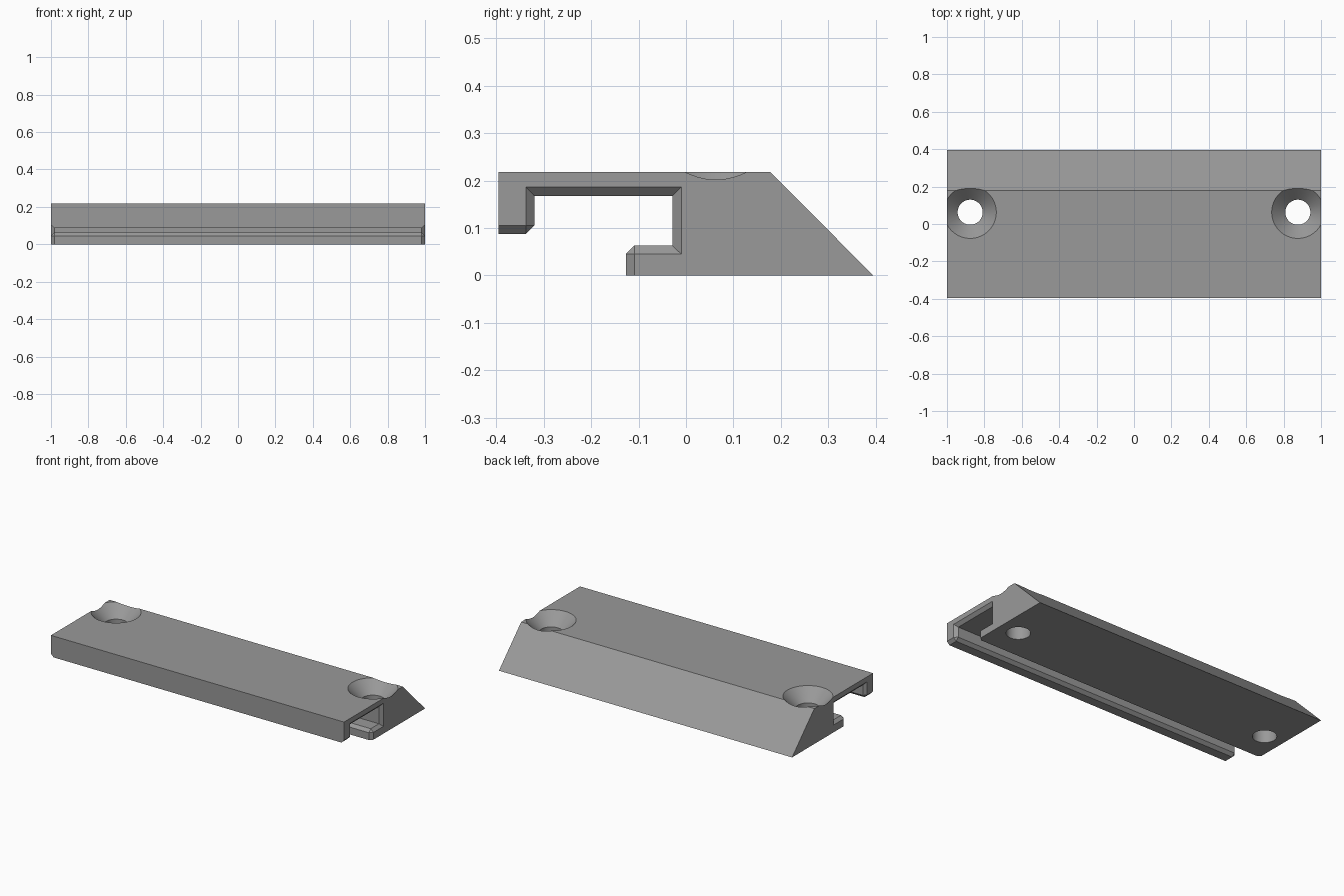
import bpy, bmesh, math

if "Cube" in bpy.data.objects:
    bpy.data.objects.remove(bpy.data.objects["Cube"])

grey = bpy.data.materials.new("mid grey")
grey.diffuse_color = (0.32, 0.32, 0.32, 1)
grey.use_nodes = True
grey.node_tree.nodes["Principled BSDF"].inputs["Base Color"].default_value = grey.diffuse_color

# Cross-sections (y, z): full section, and the section at each end
# where the channel edges are chamfered open
MID = [(-.395, .218), (-.395, .087), (-.338, .087), (-.32, .105), (-.32, .168), (-.029, .168),
       (-.029, .063), (-.109, .063), (-.127, .045), (-.127, 0), (.395, 0), (.178, .218)]
END = [(-.395, .218), (-.395, .105), (-.338, .105), (-.338, .105), (-.338, .187), (-.01, .187),
       (-.01, .045), (-.109, .045), (-.109, .045), (-.109, 0), (.395, 0), (.178, .218)]
CHAMFER = 0.018


def finish(bm, name):
    bmesh.ops.recalc_face_normals(bm, faces=bm.faces)
    mesh = bpy.data.meshes.new(name)
    bm.to_mesh(mesh)
    bm.free()
    mesh.materials.append(grey)
    ob = bpy.data.objects.new(name, mesh)
    bpy.context.collection.objects.link(ob)
    return ob


# Slotted rail body, lofted through the four sections
bm = bmesh.new()
stations = [(-1, END), (-1 + CHAMFER, MID), (1 - CHAMFER, MID), (1, END)]
rings = [[bm.verts.new((x, y, z)) for y, z in section] for x, section in stations]
n = len(MID)
for a, b in zip(rings, rings[1:]):
    for i in range(n):
        j = (i + 1) % n
        bm.faces.new((a[i], a[j], b[j], b[i]))
bm.faces.new(rings[0])
bm.faces.new(rings[-1])
bmesh.ops.remove_doubles(bm, verts=bm.verts, dist=1e-5)
bmesh.ops.dissolve_limit(bm, angle_limit=0.01, verts=bm.verts, edges=bm.edges)
body = finish(bm, "rail_body")


# Countersunk screw holes: straight bore below a 45 degree cone
def screw_cutter(name, x, y, segments=64):
    bm = bmesh.new()
    profile = [(.067, -.1), (.067, .145), (.182, .26)]
    loops = []
    for r, z in profile:
        loops.append([bm.verts.new((x + r * math.cos(2 * math.pi * k / segments),
                                    y + r * math.sin(2 * math.pi * k / segments), z))
                      for k in range(segments)])
    for a, b in zip(loops, loops[1:]):
        for k in range(segments):
            m = (k + 1) % segments
            bm.faces.new((a[k], a[m], b[m], b[k]))
    bm.faces.new(loops[0])
    bm.faces.new(loops[-1])
    return finish(bm, name)


bpy.context.view_layer.objects.active = body
for name, x in (("left_screw_cutter", -.876), ("right_screw_cutter", .876)):
    cutter = screw_cutter(name, x, .063)
    mod = body.modifiers.new(name, 'BOOLEAN')
    mod.operation = 'DIFFERENCE'
    mod.solver = 'EXACT'
    mod.object = cutter
    bpy.ops.object.modifier_apply(modifier=mod.name)
    bpy.data.objects.remove(cutter)

# Smooth the holes, keep the machined edges sharp
body.select_set(True)
bpy.ops.object.shade_smooth_by_angle(angle=math.radians(25))
